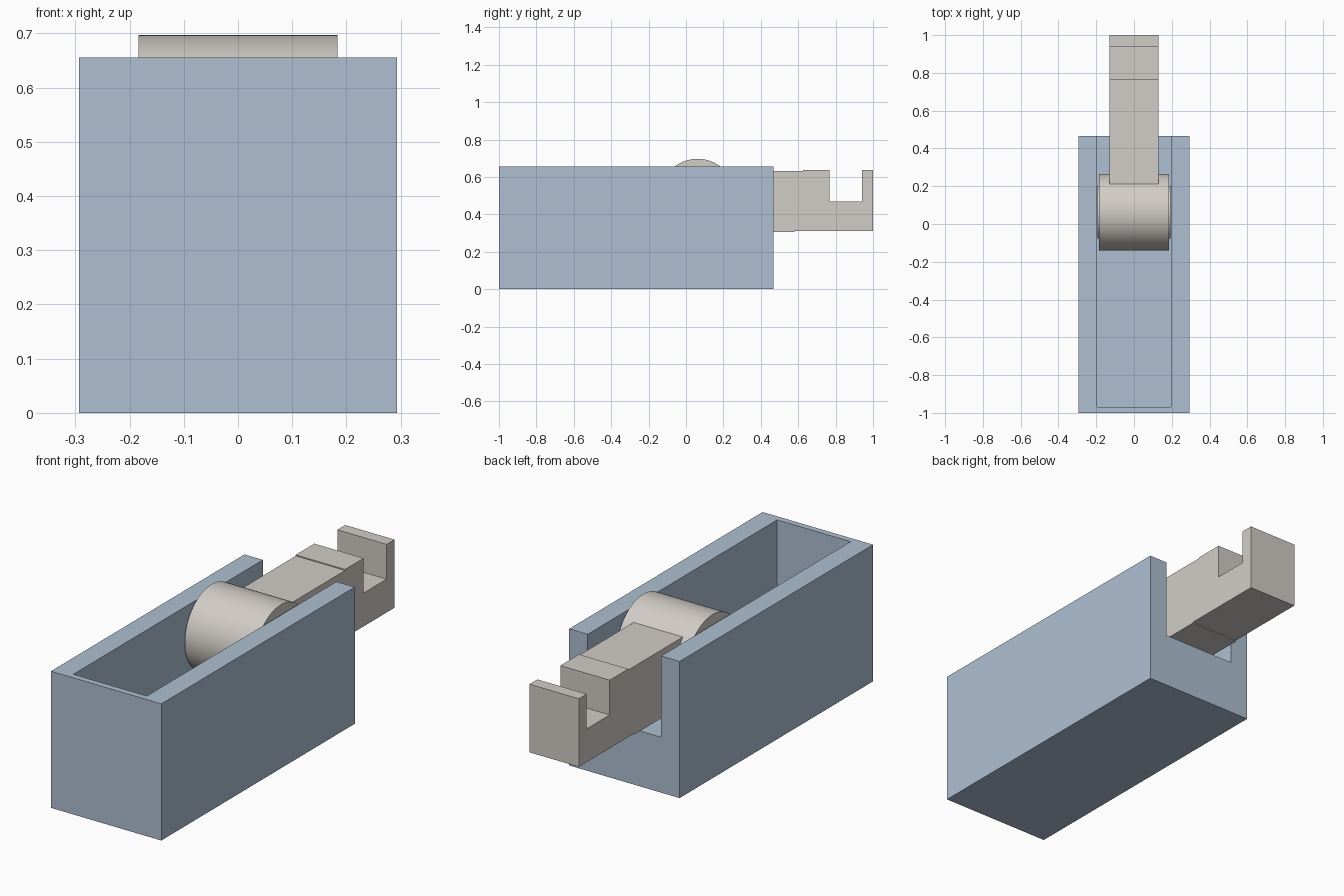
import bpy, bmesh, math
from mathutils import Matrix

cube = bpy.data.objects.get("Cube")
if cube:
    bpy.data.objects.remove(cube, do_unlink=True)


def material(name, rgb):
    m = bpy.data.materials.new(name)
    m.use_nodes = True
    m.diffuse_color = (*rgb, 1)
    m.node_tree.nodes["Principled BSDF"].inputs["Base Color"].default_value = (*rgb, 1)
    return m


blue = material("dusty blue", (0.42, 0.52, 0.64))
grey = material("warm grey", (0.64, 0.605, 0.565))


def finish(name, bm, mat):
    bmesh.ops.recalc_face_normals(bm, faces=bm.faces)
    mesh = bpy.data.meshes.new(name)
    bm.to_mesh(mesh)
    bm.free()
    mesh.materials.append(mat)
    ob = bpy.data.objects.new(name, mesh)
    bpy.context.collection.objects.link(ob)
    return ob


def extrude_side(name, profile, half_width, mat):
    """Extrude a (y, z) outline symmetrically across x."""
    bm = bmesh.new()
    face = bm.faces.new([bm.verts.new((-half_width, y, z)) for y, z in profile])
    out = bmesh.ops.extrude_face_region(bm, geom=[face])
    verts = [v for v in out["geom"] if isinstance(v, bmesh.types.BMVert)]
    bmesh.ops.translate(bm, verts=verts, vec=(2 * half_width, 0, 0))
    return finish(name, bm, mat)


def roller(name, radius, half_width, mat):
    bm = bmesh.new()
    bmesh.ops.create_cone(bm, cap_ends=True, segments=64, radius1=radius,
                          radius2=radius, depth=2 * half_width,
                          matrix=Matrix.Translation((0, 0.062, 0.494))
                          @ Matrix.Rotation(math.pi / 2, 4, "Y"))
    ob = finish(name, bm, mat)
    bpy.context.view_layer.objects.active = ob
    ob.select_set(True)
    bpy.ops.object.shade_smooth_by_angle(angle=math.radians(30))
    ob.select_set(False)
    return ob


# Trough: solid block with a channel open at the top and back
front, back, top, floor = -1, 0.467, 0.656, 0.266
trough = extrude_side("trough", [(front, 0), (back, 0), (back, top), (front, top)], 0.293, blue)
cutter = extrude_side("channel_cutter", [(-0.97, floor), (0.6, floor), (0.6, 0.8), (-0.97, 0.8)],
                      0.195, blue)
cutter.hide_render = True
cutter.hide_viewport = True
cut = trough.modifiers.new("channel", "BOOLEAN")
cut.operation = "DIFFERENCE"
cut.solver = "EXACT"
cut.object = cutter

# Roller and its axle boss reaching the channel walls
roller("roller", 0.203, 0.184, grey)
roller("axle", 0.14, 0.194, grey)

# Arm: starts inside the roller, notched near its outer end
extrude_side("arm", [
    (0.062, 0.305), (0.58, 0.305), (0.58, 0.31), (1, 0.31), (1, 0.637),
    (0.94, 0.637), (0.94, 0.47), (0.766, 0.47), (0.766, 0.637),
    (0.625, 0.637), (0.625, 0.632), (0.062, 0.632)], 0.131, grey)
